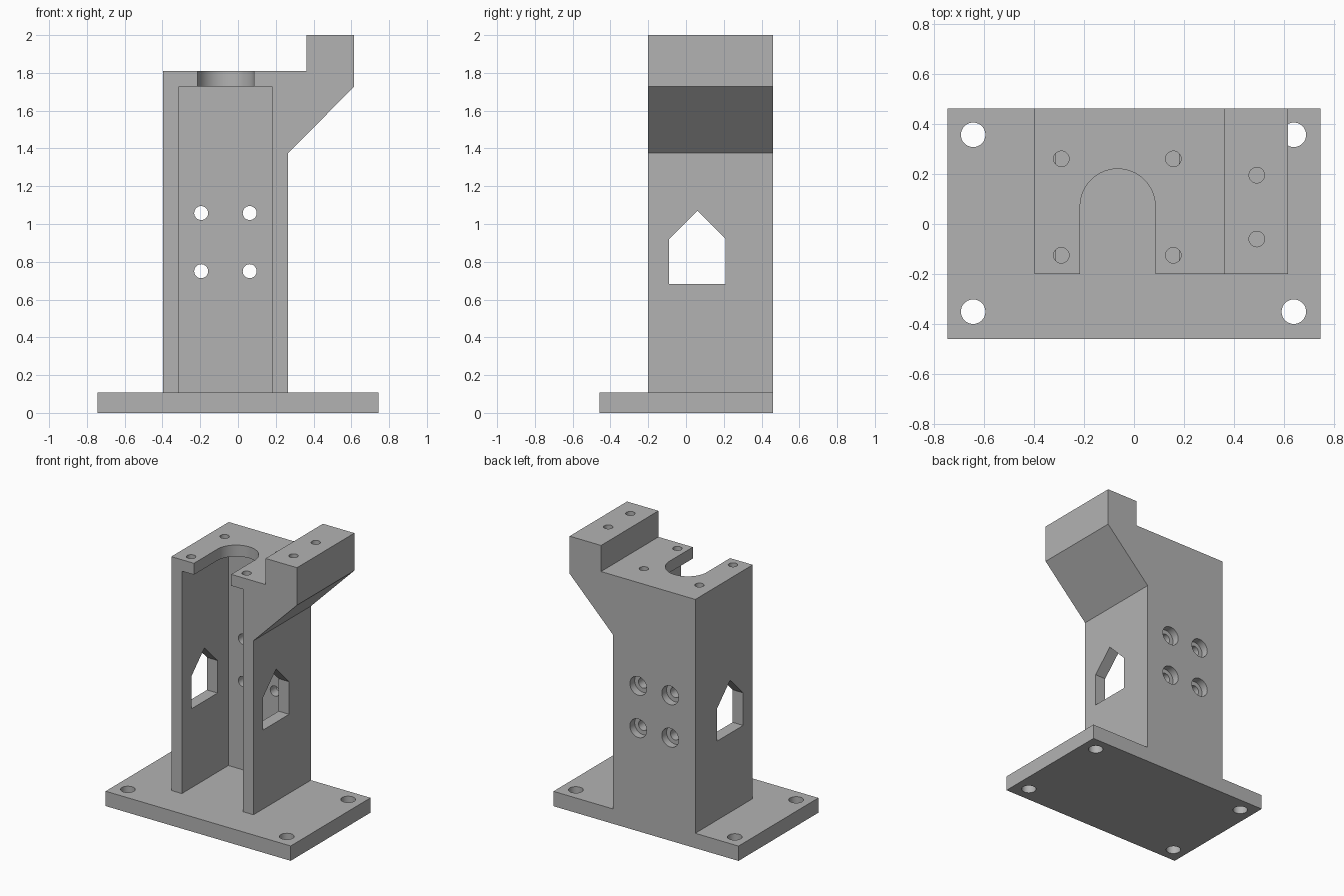
import bpy, bmesh, math
from mathutils import Vector

if "Cube" in bpy.data.objects:
    bpy.data.objects.remove(bpy.data.objects["Cube"])

grey = bpy.data.materials.new("light grey")
grey.diffuse_color = (0.45, 0.45, 0.45, 1)
grey.use_nodes = True
grey.node_tree.nodes["Principled BSDF"].inputs["Base Color"].default_value = grey.diffuse_color


def prism(name, outline, axis, lo, hi):
    """Extrude a 2D outline along an axis: x uses (y, z), y uses (x, z), z uses (x, y)."""
    place = {"x": lambda a, b, t: (t, a, b),
             "y": lambda a, b, t: (a, t, b),
             "z": lambda a, b, t: (a, b, t)}[axis]
    bm = bmesh.new()
    face = bm.faces.new([bm.verts.new(place(a, b, lo)) for a, b in outline])
    extruded = bmesh.ops.extrude_face_region(bm, geom=[face])["geom"]
    moved = [v for v in extruded if isinstance(v, bmesh.types.BMVert)]
    bmesh.ops.translate(bm, verts=moved, vec=Vector(place(0, 0, hi - lo)))
    bmesh.ops.recalc_face_normals(bm, faces=bm.faces)
    mesh = bpy.data.meshes.new(name)
    bm.to_mesh(mesh)
    bm.free()
    mesh.materials.append(grey)
    obj = bpy.data.objects.new(name, mesh)
    bpy.context.collection.objects.link(obj)
    return obj


def rect(a0, a1, b0, b1):
    return [(a0, b0), (a1, b0), (a1, b1), (a0, b1)]


def arc(a, b, r, start=0, end=360, n=32):
    count = n if end - start == 360 else n + 1
    angles = [math.radians(start + (end - start) * i / n) for i in range(count)]
    return [(a + r * math.cos(t), b + r * math.sin(t)) for t in angles]


def boolean(target, tool, operation="DIFFERENCE"):
    """Combine the tool into the target, then remove the tool."""
    tool.hide_render = True
    mod = target.modifiers.new("combine", "BOOLEAN")
    mod.operation = operation
    mod.solver = "EXACT"
    mod.object = tool
    bpy.context.view_layer.objects.active = target
    bpy.ops.object.modifier_apply(modifier=mod.name)
    bpy.data.objects.remove(tool, do_unlink=True)


BACK, FRONT, DECK = 0.46, -0.2, 0.108

# Base plate
bracket = prism("bracket", rect(-0.745, 0.745, -0.458, BACK), "z", 0, DECK)

# Upright column with the overhanging pad
column = [(-0.397, 0.04), (0.265, 0.04), (0.265, 1.375), (0.615, 1.727),
          (0.615, 2.0), (0.362, 2.0), (0.362, 1.81), (-0.397, 1.81)]
boolean(bracket, prism("column", column, "y", FRONT, BACK), "UNION")

# Hollow channel, open at the front
boolean(bracket, prism("channel", rect(-0.312, 0.18, DECK, 1.727), "y", -0.3, 0.335))

# Round-ended slot in the top plate
slot = [(-0.215, -0.3), (0.085, -0.3)] + arc(-0.065, 0.07, 0.15, 0, 180)
boolean(bracket, prism("slot", slot, "z", 1.68, 1.9))

# Pointed windows through both side walls
window = [(-0.09, 0.683), (0.21, 0.683), (0.21, 0.92), (0.06, 1.07), (-0.09, 0.92)]
boolean(bracket, prism("window", window, "x", -0.5, 0.4))

# Counterbored holes in the back wall
for x in (-0.195, 0.062):
    for z in (0.75, 1.058):
        boolean(bracket, prism("bolt_hole", arc(x, z, 0.037), "y", 0.3, 0.5))
        boolean(bracket, prism("counterbore", arc(x, z, 0.068), "y", 0.405, 0.5))

# Mounting holes in the base corners
for x in (-0.642, 0.638):
    for y in (-0.35, 0.356):
        boolean(bracket, prism("base_hole", arc(x, y, 0.049), "z", -0.1, 0.2))

# Screw holes in the top plate and in the raised pad
for x, y, bottom in [(-0.29, -0.125, 1.72), (-0.29, 0.26, 1.72), (0.157, -0.125, 1.72),
                     (0.157, 0.26, 1.72), (0.49, -0.06, 1.85), (0.49, 0.195, 1.85)]:
    boolean(bracket, prism("screw_hole", arc(x, y, 0.031), "z", bottom, 2.1))

# Smooth the round walls only
bpy.ops.object.select_all(action="DESELECT")
bracket.select_set(True)
bpy.context.view_layer.objects.active = bracket
bpy.ops.object.shade_smooth_by_angle(angle=math.radians(30))
